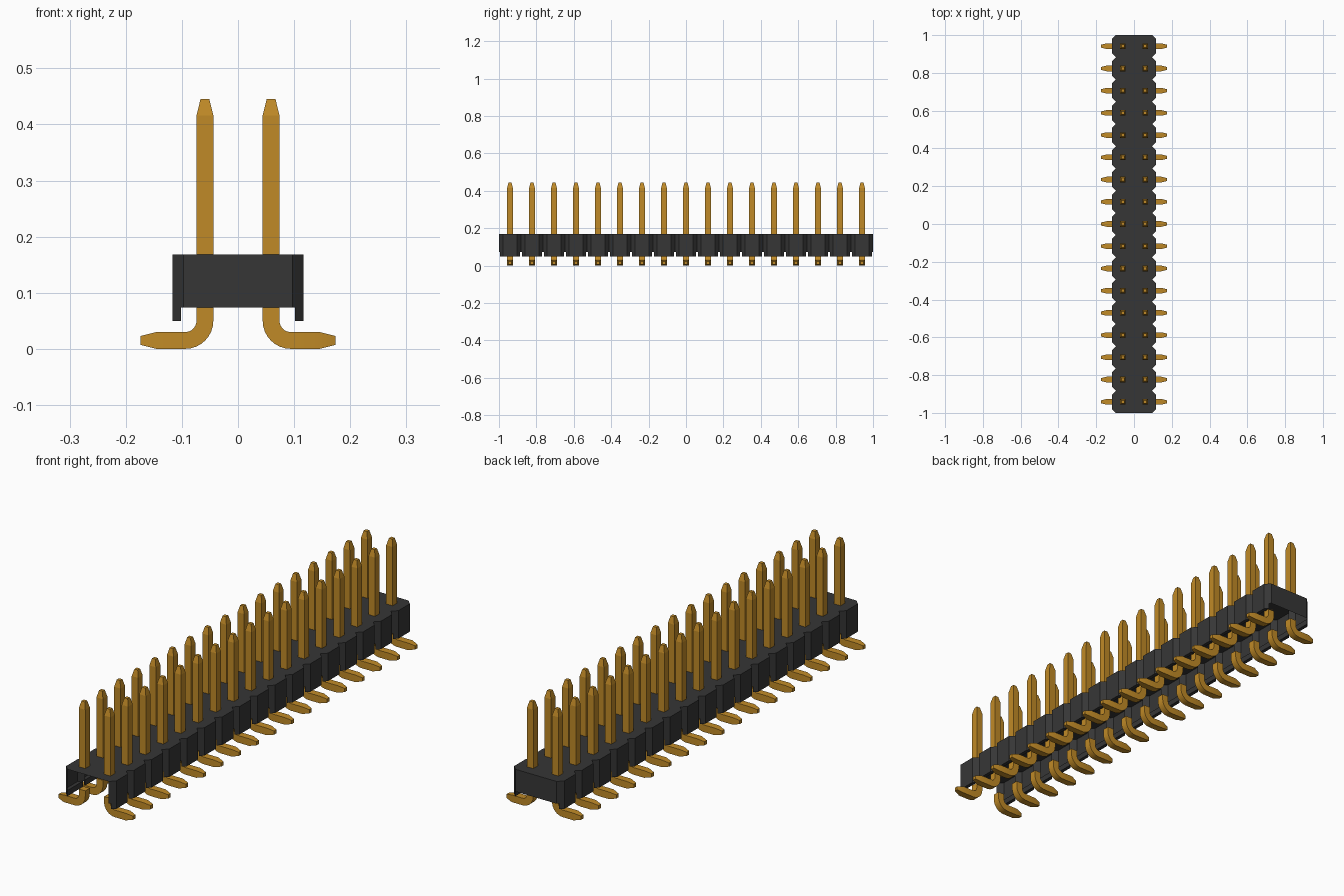
import bpy, bmesh, math
from mathutils import Vector

cube = bpy.data.objects.get("Cube")
if cube:
    bpy.data.objects.remove(cube, do_unlink=True)

COUNT = 17
PITCH = 2 / COUNT
HALF_X, NECK_X, LIP_X = 0.117, 0.096, 0.102
TOP, FLOOR, LIP_BOTTOM = 0.168, 0.074, 0.05
CHAMFER = HALF_X - NECK_X
ROWS = [-1 + PITCH * (i + 0.5) for i in range(COUNT)]


def material(name, rgb, metallic=0.0):
    mat = bpy.data.materials.new(name)
    mat.use_nodes = True
    mat.diffuse_color = (*rgb, 1)
    mat.node_tree.nodes["Principled BSDF"].inputs["Base Color"].default_value = (*rgb, 1)
    return mat


def make_object(name, bm, mat):
    mesh = bpy.data.meshes.new(name)
    bm.to_mesh(mesh)
    bm.free()
    mesh.materials.append(mat)
    obj = bpy.data.objects.new(name, mesh)
    bpy.context.collection.objects.link(obj)
    return obj


def loft(bm, rings, cap_start=True, cap_end=True):
    """Join equal rings of points with quads; returns the new vertex rings."""
    loops = [[bm.verts.new(p) for p in ring] for ring in rings]
    for a, b in zip(loops, loops[1:]):
        n = len(a)
        for i in range(n):
            j = (i + 1) % n
            bm.faces.new((a[i], a[j], b[j], b[i]))
    if cap_start:
        bm.faces.new(loops[0][::-1])
    if cap_end:
        bm.faces.new(loops[-1])
    return loops


black = material("black plastic", (0.037, 0.037, 0.037))
gold = material("gold plating", (0.53, 0.255, 0.02))

# Housing: notched hollow shell, open underneath and at the front end
right_edge = []
for y in ROWS:
    h = PITCH / 2
    right_edge += [(NECK_X, y - h), (HALF_X, y - h + CHAMFER), (HALF_X, y + h - CHAMFER)]
right_edge.append((NECK_X, 1.0))
outline = right_edge + [(-x, y) for x, y in reversed(right_edge)]
bm = bmesh.new()
loft(bm, [[(x, y, z) for x, y in outline] for z in (FLOOR, TOP)], cap_start=False)
front = [f for f in bm.faces if all(v.co.y < -0.999 for v in f.verts)]
bmesh.ops.delete(bm, geom=front, context="FACES_ONLY")
make_object("housing", bm, black)

# Skirt lips: one tapered block under each side of every section
bm = bmesh.new()
wide = PITCH / 2 - (LIP_X - NECK_X)
narrow = PITCH / 2 - CHAMFER
for side in (1, -1):
    for y in ROWS:
        plan = [(LIP_X, -wide), (HALF_X, -narrow), (HALF_X, narrow), (LIP_X, wide)]
        loft(bm, [[(side * px, y + py, z) for px, py in plan] for z in (LIP_BOTTOM, FLOOR)])
bmesh.ops.recalc_face_normals(bm, faces=bm.faces)
make_object("skirt_lips", bm, black)

# Pins: straight posts above, bent feet below
PIN_X, R, TIP = 0.059, 0.015, 0.0078
BEND = 0.035


def square(center, normal, half, y):
    """Square section across a path lying in the x-z plane."""
    c, n = Vector(center), Vector(normal)
    corners = [(-half, -half), (half, -half), (half, half), (-half, half)]
    return [(c.x + n.x * a, y + b, c.y + n.y * a) for a, b in corners]


def mirrored(ring, side):
    return [(side * x, y, z) for x, y, z in ring]


foot_path = [((PIN_X, FLOOR), (1, 0), R)]
for k in range(9):
    t = math.pi + k * math.pi / 16
    d = (math.cos(t), math.sin(t))
    foot_path.append(((PIN_X + BEND + BEND * d[0], R + BEND + BEND * d[1]),
                      (-d[0], -d[1]), R))
foot_path += [((0.145, R), (0, 1), R), ((0.174, R), (0, 1), TIP)]
post_path = [((PIN_X, TOP), (1, 0), R), ((PIN_X, 0.416), (1, 0), R),
             ((PIN_X, 0.445), (1, 0), TIP)]

for name, path in (("pin_posts", post_path), ("pin_feet", foot_path)):
    bm = bmesh.new()
    for side in (1, -1):
        for y in ROWS:
            loft(bm, [mirrored(square(c, n, h, y), side) for c, n, h in path])
    bmesh.ops.recalc_face_normals(bm, faces=bm.faces)
    obj = make_object(name, bm, gold)
    if name == "pin_feet":
        # Smooth the bend only, keeping the square edges crisp
        bpy.ops.object.select_all(action="DESELECT")
        obj.select_set(True)
        bpy.context.view_layer.objects.active = obj
        bpy.ops.object.shade_smooth_by_angle(angle=math.radians(14))
